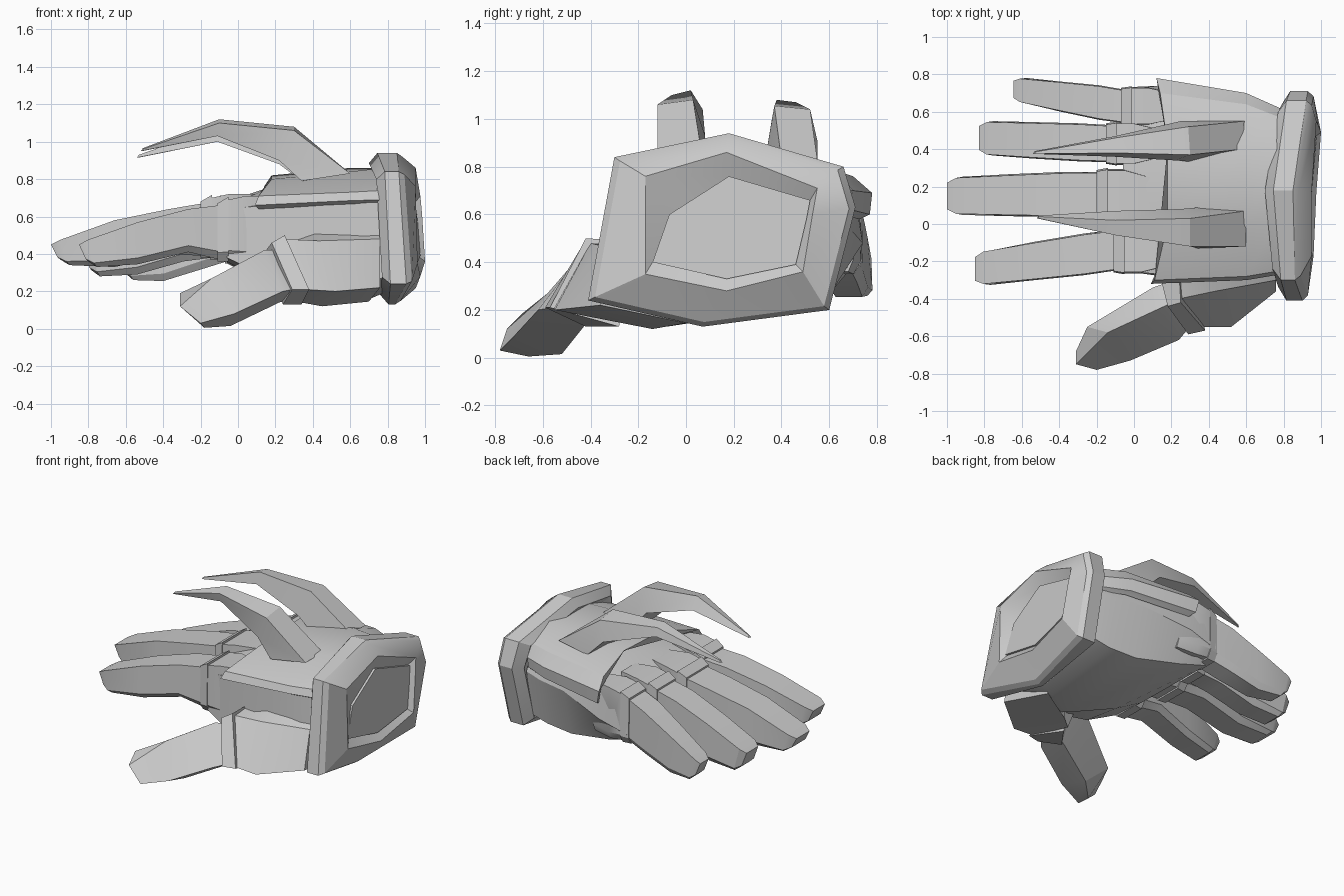
import bpy, bmesh, math

grey = bpy.data.materials.new("armour_grey")
grey.diffuse_color = (0.6, 0.6, 0.6, 1)


def loft(name, rings):
    """Closed skin through rings that share one point count."""
    bm = bmesh.new()
    rows = [[bm.verts.new(p) for p in ring] for ring in rings]
    n = len(rows[0])
    for a, b in zip(rows, rows[1:]):
        for i in range(n):
            j = (i + 1) % n
            bm.faces.new((a[i], a[j], b[j], b[i]))
    bm.faces.new(rows[0])
    bm.faces.new(rows[-1][::-1])
    bmesh.ops.recalc_face_normals(bm, faces=bm.faces)
    mesh = bpy.data.meshes.new(name)
    bm.to_mesh(mesh)
    bm.free()
    mesh.materials.append(grey)
    mesh.shade_smooth()
    mesh.set_sharp_from_angle(angle=math.radians(28))
    ob = bpy.data.objects.new(name, mesh)
    bpy.context.collection.objects.link(ob)
    return ob


def at_x(x, yz):
    return [(x, y, z) for y, z in yz]


# Wrist cuff: heptagonal rim, bulging end with a recessed panel
outline = [(-.30, .84), (.18, .94), (.66, .80), (.71, .63), (.60, .20), (.07, .13), (-.41, .24)]
back_x = [.74, .70, .77, .79, .78, .76, .77]
rim_x = [.86, .85, .92, .93, .92, .84, .90]
panel = [(-.17, .76), (.17, .86), (.55, .71), (.53, .60), (.49, .36), (.17, .28), (-.17, .35)]
panel_x = [.95, .95, .975, .985, 1.0, .975, .96]
inner = [(-.07, .60), (.18, .76), (.52, .66), (.505, .58), (.46, .39), (.17, .33), (-.14, .40)]


def cuff_ring(xs, scale, dx):
    return [(x + dx, .17 + (y - .17) * scale, .52 + (z - .52) * scale)
            for x, (y, z) in zip(xs, outline)]


def panel_ring(pts, dx):
    return [(x + dx, y, z) for x, (y, z) in zip(panel_x, pts)]


loft("wrist_cuff", [
    cuff_ring(back_x, .76, .03), cuff_ring(back_x, .87, 0), cuff_ring(back_x, 1, .045),
    cuff_ring(rim_x, 1, 0), cuff_ring(rim_x, .95, .03),
    panel_ring(panel, 0), panel_ring(inner, -.04), panel_ring(inner, -.025)])

# Palm with a full heel near the wrist
loft("palm", [
    at_x(.80, [(-.28, .28), (.02, .20), (.55, .27), (.60, .58), (.54, .72), (.18, .82), (-.24, .74)]),
    at_x(.67, [(-.29, .24), (0, .145), (.56, .24), (.64, .57), (.58, .72), (.18, .81), (-.26, .71)]),
    at_x(.47, [(-.28, .22), (-.08, .13), (.58, .23), (.67, .56), (.63, .70), (.18, .79), (-.27, .69)]),
    at_x(.15, [(-.28, .28), (0, .24), (.62, .29), (.74, .48), (.71, .66), (.20, .75), (-.27, .66)]),
    at_x(-.06, [(-.25, .38), (0, .36), (.63, .35), (.73, .42), (.72, .65), (.20, .68), (-.25, .64)])])


# Arched plate over the back of the hand, with a lip on both sides
def plate_ring(xs, arch):
    top = [(x, y, z) for x, (y, z) in zip(xs, arch)]
    under = [(x + .02, .22 + (y - .22) * .92, z - .02) for x, y, z in top]
    return top + under[::-1]


loft("back_plate", [
    plate_ring([.09, .11, .18, .18, .14, .12, .14],
               [(-.32, .66), (-.30, .71), (0, .80), (.42, .82), (.70, .76), (.78, .69), (.77, .60)]),
    plate_ring([.60] * 7,
               [(-.30, .685), (-.28, .73), (0, .84), (.42, .86), (.64, .78), (.70, .70), (.69, .62)]),
    plate_ring([.78] * 7,
               [(-.27, .69), (-.25, .74), (.05, .86), (.40, .86), (.57, .77), (.62, .69), (.61, .62)])])


# Fingers: hexagonal sections that curl down to a slanted tip
def section(x, y, hw, top, bot, lean=0):
    mid = bot + (top - bot) * .15
    return [(x, y - hw * .94, top), (x, y + hw * .94, top),
            (x + lean * .7, y + hw, mid), (x + lean, y + hw * .7, bot),
            (x + lean, y - hw * .7, bot), (x + lean * .7, y - hw, mid)]


fingers = {
    # name: base x, base y, tip x, tip y, base half width, tip half width, tops, bottoms
    "index": (-.10, -.14, -.85, -.24, .115, .09, (.66, .64, .57, .45), (.37, .41, .345, .33)),
    "middle": (-.19, .16, -1.0, .15, .125, .10, (.67, .64, .58, .45), (.39, .40, .33, .34)),
    "ring": (-.14, .43, -.83, .46, .105, .09, (.67, .64, .55, .42), (.38, .36, .29, .28)),
    "little": (-.06, .63, -.645, .72, .095, .065, (.66, .62, .52, .39), (.36, .32, .255, .26)),
}
for name, (bx, by, tx, ty, bw, tw, tops, bots) in fingers.items():
    def along(t):
        return bx + (tx - bx) * t, by + (ty - by) * t
    loft(name + "_finger", [
        section(*along(0), bw * .95, tops[0], bots[0]),
        section(*along(.22), bw * .97, tops[1], bots[1]),
        section(*along(.58), (bw + tw) * .5, tops[2], bots[2]),
        section(*along(.94), tw * 1.02, tops[3] + .025, bots[3], .05),
        section(*along(1), tw * .75, tops[3], bots[3] + .03, .05)])
    # Collar and knuckle behind each finger
    loft(name + "_collar", [
        section(bx - .01, by, bw * 1.03, tops[0] + .01, bots[0] - .01),
        section(bx + .05, by, bw * 1.12, tops[0] + .045, bots[0] - .01)])
    loft(name + "_knuckle", [
        section(bx + .05, by, bw * 1.08, tops[0] + .03, bots[0]),
        section(bx + .14, by, bw * 1.08, tops[0] + .05, bots[0] - .01),
        section(bx + .28, by, bw * .75, tops[0] + .05, bots[0])])

# Thumb and its base guard
loft("thumb", [
    [(-.31, -.75, .12), (-.20, -.78, .03), (-.18, -.66, .005), (-.31, -.68, .19)],
    [(-.14, -.58, .27), (-.02, -.73, .08), (-.04, -.52, .015), (-.25, -.55, .20)],
    [(.14, -.45, .42), (.24, -.62, .20), (.22, -.42, .14), (.10, -.34, .36)],
    [(.25, -.40, .42), (.34, -.50, .22), (.32, -.38, .17), (.22, -.30, .38)]])
loft("thumb_guard", [
    [(.18, -.44, .46), (.29, -.59, .21), (.24, -.42, .13), (.15, -.32, .42)],
    [(.25, -.42, .50), (.38, -.57, .21), (.34, -.28, .13), (.24, -.25, .49)]])
# Heel of the thumb, blending into the palm
loft("thumb_base", [
    [(.24, -.40, .48), (.36, -.55, .21), (.34, -.24, .14), (.22, -.20, .48)],
    [(.43, -.36, .47), (.52, -.55, .20), (.45, -.14, .12), (.40, -.22, .53)],
    [(.76, -.30, .48), (.76, -.36, .22), (.70, 0, .145), (.76, -.20, .53)]])

# Two swept claws on the back of the hand
loft("near_claw", [
    [(.60, .07, .83), (.60, -.12, .83), (.34, -.13, .79), (.36, .09, .79)],
    [(.30, .03, 1.08), (.30, -.12, 1.06), (.22, -.10, .90), (.25, .08, .93)],
    [(-.10, .02, 1.12), (-.10, -.06, 1.10), (-.11, -.03, 1.03), (-.10, .07, 1.04)],
    [(-.51, .04, .965), (-.51, .03, .96), (-.52, .03, .95), (-.51, .045, .95)]])
loft("far_claw", [
    [(.59, .55, .83), (.58, .40, .83), (.34, .33, .79), (.37, .55, .79)],
    [(.29, .52, 1.04), (.30, .37, 1.055), (.22, .34, .88), (.25, .55, .91)],
    [(-.10, .46, 1.07), (-.10, .38, 1.08), (-.11, .36, 1.0), (-.10, .47, 1.01)],
    [(-.53, .385, .93), (-.53, .375, .93), (-.54, .375, .915), (-.53, .39, .915)]])
